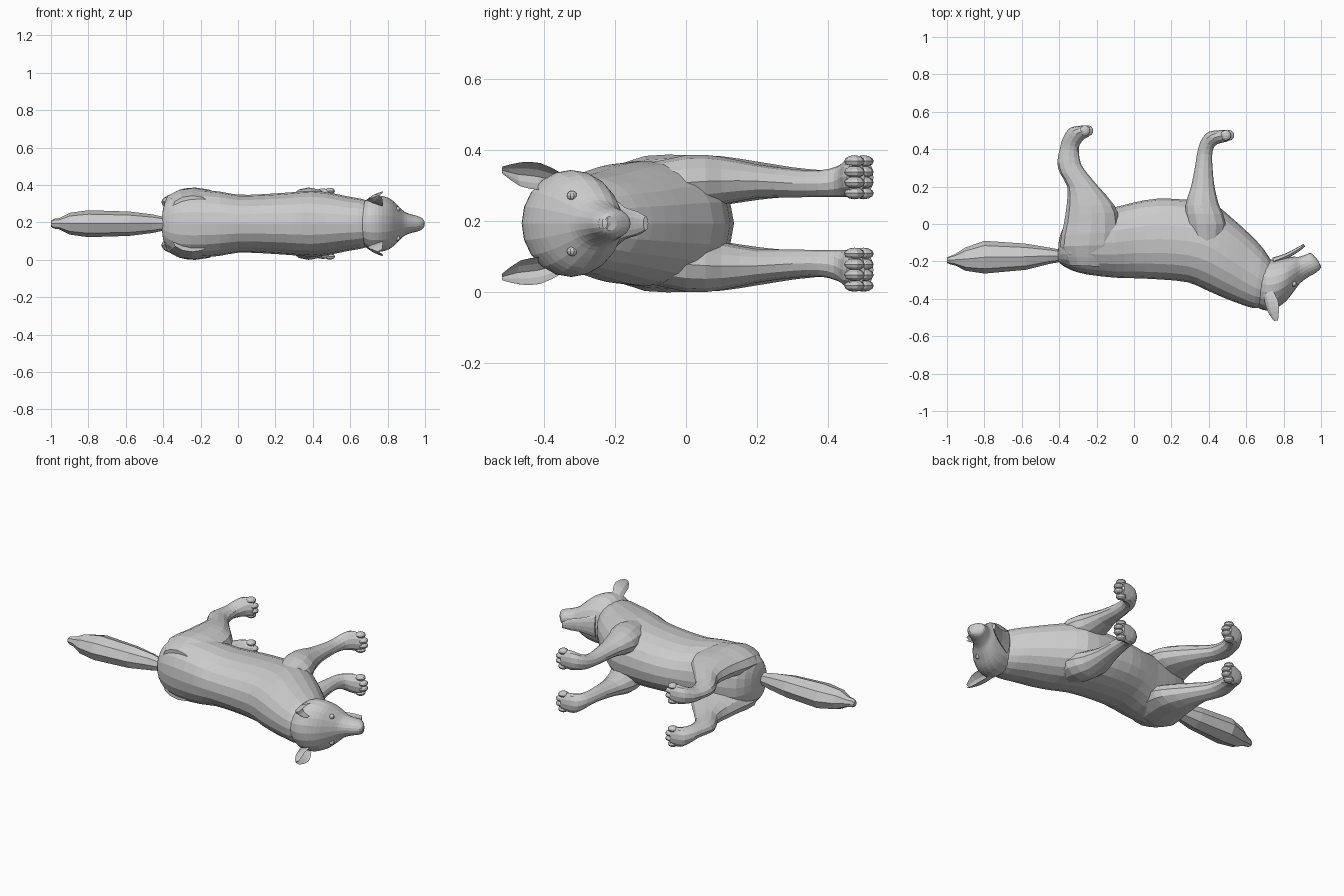
import bpy, bmesh, math
from mathutils import Vector

MID = 0.193  # height of the animal's symmetry plane (it lies on its side)


def spline(rings, n):
    """Catmull-Rom: insert n-1 rings between each pair."""
    out = []
    for i in range(len(rings) - 1):
        a, b, c, d = (Vector(rings[max(0, min(len(rings) - 1, i + k))]) for k in (-1, 0, 1, 2))
        for s in range(n):
            t = s / n
            out.append(0.5 * (2 * b + (c - a) * t + (2 * a - 5 * b + 4 * c - d) * t * t
                              + (3 * b - a - 3 * c + d) * t ** 3))
    out.append(Vector(rings[-1]))
    return out


def loft(name, rings, sides=16, steps=2, side=1, power=1.0, crescent=False):
    """Ring = edge x,y / opposite edge x,y / offset from MID / half width in z."""
    bm = bmesh.new()
    loops = []
    for x1, y1, x2, y2, off, hz in spline(rings, steps):
        loop = []
        for k in range(sides):
            t = 2 * math.pi * k / sides
            u, w = math.cos(t), math.sin(t)
            if crescent:
                u = (2 * w * w - 1) if u < 0 else (1.5 * w * w - 0.5)
            else:
                u, w = (math.copysign(abs(v) ** power, v) for v in (u, w))
            loop.append(bm.verts.new(((x1 + x2) / 2 + u * (x2 - x1) / 2,
                                      (y1 + y2) / 2 + u * (y2 - y1) / 2,
                                      MID + side * off + w * hz)))
        loops.append(loop)
    for a, b in zip(loops, loops[1:]):
        for k in range(sides):
            j = (k + 1) % sides
            bm.faces.new((a[k], a[j], b[j], b[k]))
    bm.faces.new(loops[0])
    bm.faces.new(loops[-1])
    return finish(name, bm)


def ball(name, loc, scale):
    bm = bmesh.new()
    bmesh.ops.create_uvsphere(bm, u_segments=10, v_segments=6, radius=1)
    for v in bm.verts:
        v.co = Vector((v.co.x * scale[0], v.co.y * scale[1], v.co.z * scale[2])) + Vector(loc)
    return finish(name, bm)


def finish(name, bm):
    bmesh.ops.recalc_face_normals(bm, faces=bm.faces)
    me = bpy.data.meshes.new(name)
    bm.to_mesh(me)
    bm.free()
    ob = bpy.data.objects.new(name, me)
    bpy.context.collection.objects.link(ob)
    return ob


# Torso and neck: back edge, belly edge
loft("torso", [
    (-.405, -.195, -.405, -.13, 0, .05), (-.39, -.215, -.395, -.06, 0, .11),
    (-.34, -.245, -.35, .02, 0, .16), (-.25, -.27, -.25, .06, 0, .183),
    (-.1, -.287, -.1, .09, 0, .172), (0, -.29, 0, .115, 0, .155),
    (.15, -.297, .12, .135, 0, .158), (.29, -.312, .28, .13, 0, .168),
    (.38, -.35, .42, .11, 0, .176), (.47, -.39, .52, .035, 0, .165),
    (.56, -.425, .62, -.055, 0, .145), (.64, -.45, .69, -.13, 0, .132),
    (.70, -.44, .73, -.19, 0, .115)], sides=20, power=.92)

# Tail: eight-sided brush with a small knob at the tip
loft("tail", [
    (-.38, -.20, -.38, -.14, 0, .033), (-.46, -.215, -.46, -.125, 0, .05),
    (-.58, -.245, -.58, -.105, 0, .065), (-.8, -.265, -.8, -.09, 0, .072),
    (-.9, -.25, -.9, -.125, 0, .058), (-.955, -.222, -.955, -.16, 0, .03),
    (-.985, -.215, -.985, -.172, 0, .026), (-1, -.208, -1, -.18, 0, .016)], sides=8, steps=1)

# Head with upper muzzle
loft("head", [
    (.64, -.43, .68, -.17, 0, .10), (.69, -.46, .72, -.19, 0, .142),
    (.75, -.455, .765, -.185, 0, .15), (.81, -.415, .81, -.18, 0, .135),
    (.855, -.36, .85, -.175, 0, .10), (.89, -.315, .885, -.175, 0, .066),
    (.93, -.285, .92, -.163, 0, .050), (.97, -.262, .945, -.156, 0, .042),
    (.992, -.243, .968, -.175, 0, .032), (.998, -.23, .985, -.195, 0, .02)],
     sides=20, steps=3)

# Open lower jaw
loft("lower_jaw", [
    (.75, -.22, .74, -.18, 0, .07), (.82, -.185, .81, -.158, 0, .045),
    (.88, -.148, .87, -.127, 0, .034), (.915, -.12, .907, -.106, 0, .02)], sides=12)

# Nose
ball("nose", (.978, -.228, MID), (.022, .022, .026))

FRONT_LEG = [
    (.32, -.15, .46, -.17, .10, .055), (.285, 0, .49, 0, .115, .077),
    (.275, .1, .455, .1, .12, .067), (.305, .2, .43, .2, .119, .047),
    (.325, .3, .42, .3, .113, .04), (.338, .38, .418, .37, .112, .037),
    (.355, .44, .43, .415, .118, .044), (.385, .483, .46, .432, .128, .054),
    (.42, .498, .495, .44, .13, .058), (.49, .503, .515, .452, .13, .05)]

HIND_LEG = [
    (-.35, -.22, -.14, -.23, .09, .06), (-.395, -.12, -.085, -.11, .11, .08),
    (-.375, 0, -.08, .02, .115, .077), (-.36, .1, -.105, .1, .12, .069),
    (-.357, .2, -.19, .2, .12, .054), (-.395, .27, -.245, .265, .118, .045),
    (-.41, .33, -.283, .32, .115, .04), (-.395, .41, -.295, .385, .113, .037),
    (-.38, .46, -.29, .425, .118, .044), (-.35, .508, -.265, .455, .128, .054),
    (-.315, .522, -.245, .465, .13, .058), (-.26, .527, -.232, .477, .13, .05)]

EAR = [
    (.685, -.35, .745, -.36, .115, .032), (.70, -.42, .77, -.41, .132, .038),
    (.718, -.475, .775, -.465, .138, .034), (.748, -.518, .77, -.516, .15, .010)]

# Paired parts, mirrored about the symmetry plane
for side, label in ((1, "left"), (-1, "right")):
    loft("front_leg_" + label, FRONT_LEG, 12, 2, side)
    loft("hind_leg_" + label, HIND_LEG, 12, 2, side)
    loft("ear_" + label, EAR, 12, 2, side, crescent=True)
    ball("eye_" + label, (.853, -.32, MID + side * .078), (.016, .015, .014))
    # Four toes on each paw
    for paw, x, y in (("front", .503, .474), ("hind", -.25, .499)):
        for i in range(4):
            mid_toe = i in (1, 2)
            ball(f"{paw}_toe_{label}_{i + 1}",
                 (x + (.004 if mid_toe else -.012), y, MID + side * (.13 + (i - 1.5) * .030)),
                 (.029, .029, .017))
